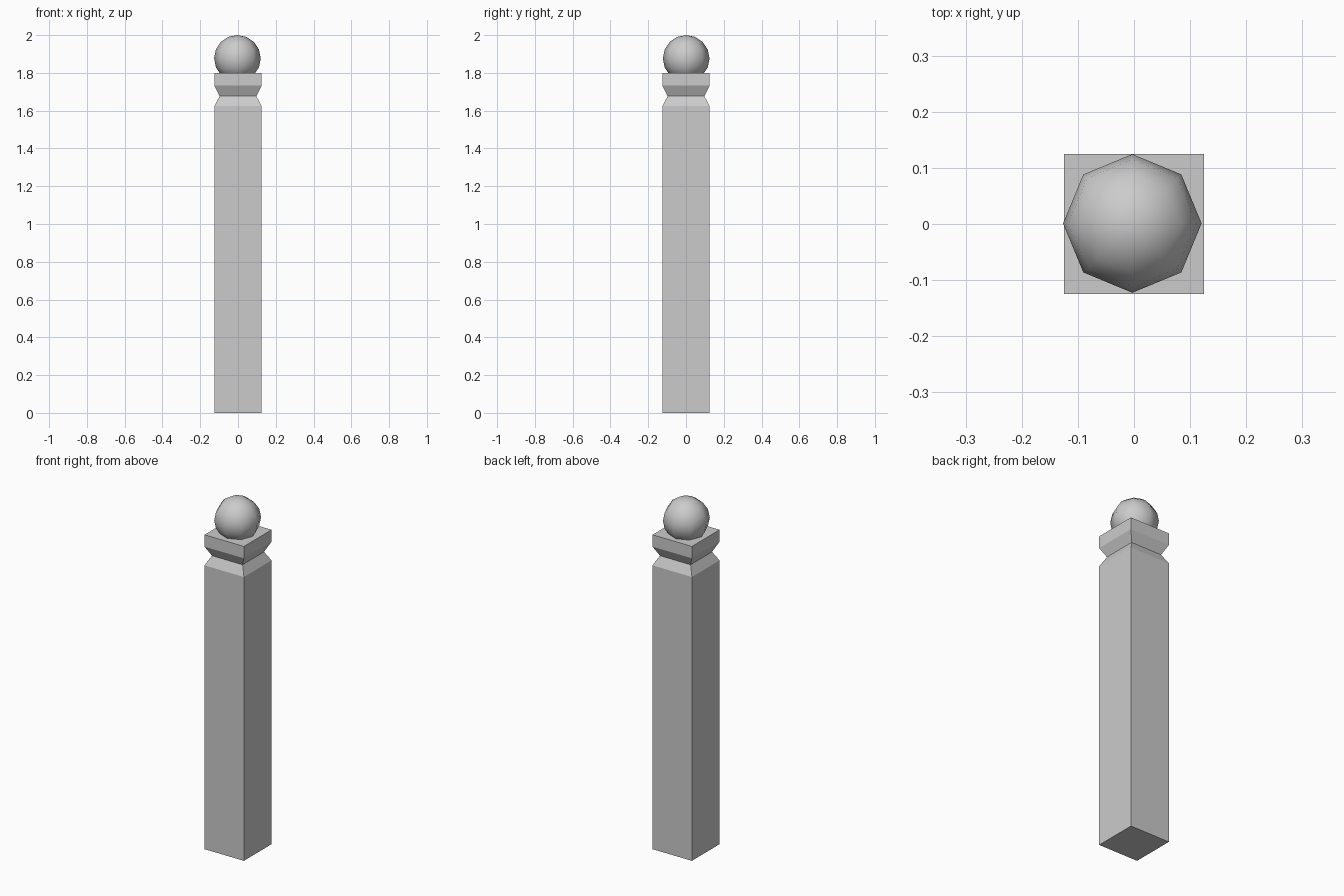
import bpy
import bmesh

if "Cube" in bpy.data.objects:
    bpy.data.objects.remove(bpy.data.objects["Cube"])


def square_loft(name, profile):
    """Stack square rings (half width, height) into a closed solid."""
    bm = bmesh.new()
    rings = []
    for h, z in profile:
        corners = [(-h, -h), (h, -h), (h, h), (-h, h)]
        rings.append([bm.verts.new((x, y, z)) for x, y in corners])
    for low, high in zip(rings, rings[1:]):
        for i in range(4):
            j = (i + 1) % 4
            bm.faces.new((low[i], low[j], high[j], high[i]))
    bm.faces.new(rings[0][::-1])
    bm.faces.new(rings[-1])
    mesh = bpy.data.meshes.new(name)
    bm.to_mesh(mesh)
    bm.free()
    obj = bpy.data.objects.new(name, mesh)
    bpy.context.collection.objects.link(obj)
    return obj


# Square post with a pinched neck and a flat cap
square_loft("post", [(0.125, 0), (0.125, 1.625), (0.097, 1.677),
                     (0.125, 1.732), (0.125, 1.80)])

# Eight-sided smooth ball finial, sunk slightly into the cap
R = 0.1235
bpy.ops.mesh.primitive_uv_sphere_add(segments=8, ring_count=8, radius=R,
                                     location=(-0.003, 0.001, 2 - R))
ball = bpy.context.object
ball.name = "ball_finial"
bpy.ops.object.shade_smooth()
